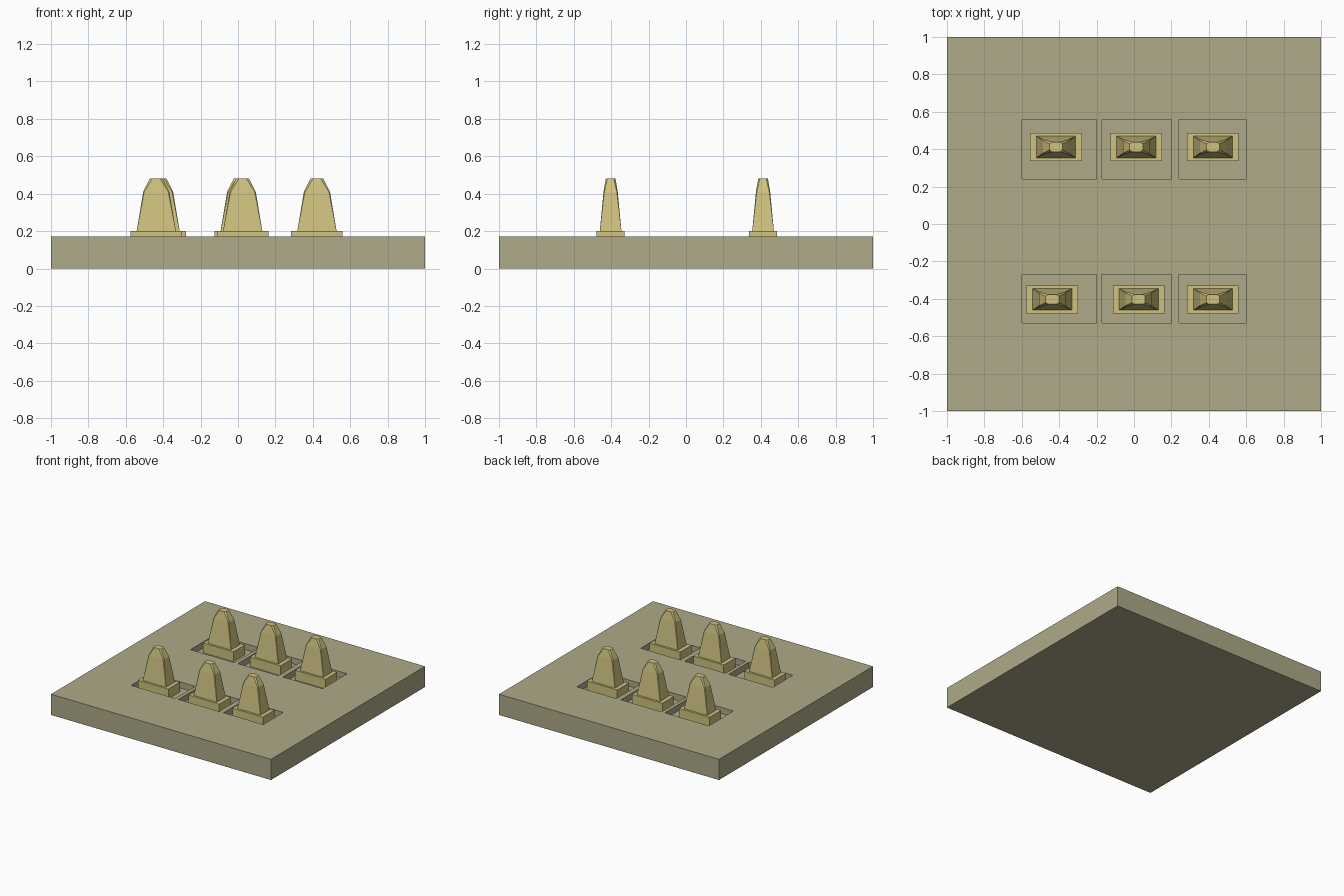
import bpy, bmesh
from mathutils import Matrix

if "Cube" in bpy.data.objects:
    bpy.data.objects.remove(bpy.data.objects["Cube"])


def material(name, rgb):
    m = bpy.data.materials.new(name)
    m.diffuse_color = (*rgb, 1)
    m.use_nodes = True
    m.node_tree.nodes["Principled BSDF"].inputs["Base Color"].default_value = m.diffuse_color
    return m


def make_object(name, bm, mat=None):
    bmesh.ops.recalc_face_normals(bm, faces=bm.faces)
    mesh = bpy.data.meshes.new(name)
    bm.to_mesh(mesh)
    bm.free()
    ob = bpy.data.objects.new(name, mesh)
    bpy.context.collection.objects.link(ob)
    if mat:
        mesh.materials.append(mat)
    return ob


def add_box(bm, x0, x1, y0, y1, z0, z1):
    m = Matrix.Translation(((x0 + x1) / 2, (y0 + y1) / 2, (z0 + z1) / 2))
    m = m @ Matrix.Diagonal((x1 - x0, y1 - y0, z1 - z0, 1))
    bmesh.ops.create_cube(bm, size=1, matrix=m)


def octagon(bm, cx, cy, hx, hy, chx, chy, z):
    pts = [(hx, hy - chy), (hx - chx, hy), (chx - hx, hy), (-hx, hy - chy),
           (-hx, chy - hy), (chx - hx, -hy), (hx - chx, -hy), (hx, chy - hy)]
    return [bm.verts.new((cx + x, cy + y, z)) for x, y in pts]


def add_tapered_body(bm, cx, cy):
    # half width, half depth, corner cuts, height
    sections = [(0.105, 0.058, 0, 0, 0.20), (0.07, 0.038, 0.006, 0.005, 0.41),
                (0.035, 0.026, 0.014, 0.009, 0.48)]
    rings = [octagon(bm, cx, cy, *s) for s in sections]
    for a, b in zip(rings, rings[1:]):
        for i in range(8):
            j = (i + 1) % 8
            bm.faces.new((a[i], a[j], b[j], b[i]))
    bm.faces.new(rings[0][::-1])
    bm.faces.new(rings[-1])
    bmesh.ops.remove_doubles(bm, verts=bm.verts, dist=1e-4)


stone = material("plate_stone", (0.42, 0.40, 0.25))
sand = material("peg_sand", (0.63, 0.545, 0.215))
TOP, FLOOR = 0.17, 0.12

# Plate with six shallow pockets
bm = bmesh.new()
add_box(bm, -1, 1, -1, 1, 0, TOP)
plate = make_object("plate", bm, stone)
bm = bmesh.new()
for y0, y1 in ((0.24, 0.56), (-0.53, -0.27)):
    for x0, x1 in ((-0.60, -0.20), (-0.17, 0.20), (0.24, 0.60)):
        add_box(bm, x0, x1, y0, y1, FLOOR, 0.3)
cutter = make_object("pocket_cutter", bm)
cutter.hide_render = True
cutter.hide_viewport = True
cut = plate.modifiers.new("pockets", 'BOOLEAN')
cut.operation = 'DIFFERENCE'
cut.solver = 'EXACT'
cut.object = cutter

# Pegs: square foot with a tapered body, one standing in each pocket
for row, y, xs in (("back", 0.412, (-0.417, 0.012, 0.422)),
                   ("front", -0.403, (-0.437, 0.025, 0.422))):
    for n, x in enumerate(xs, 1):
        bm = bmesh.new()
        add_box(bm, x - 0.138, x + 0.138, y - 0.075, y + 0.075, FLOOR, 0.20)
        make_object(f"{row}_peg_foot_{n}", bm, sand)
        bm = bmesh.new()
        add_tapered_body(bm, x, y)
        make_object(f"{row}_peg_body_{n}", bm, sand)
